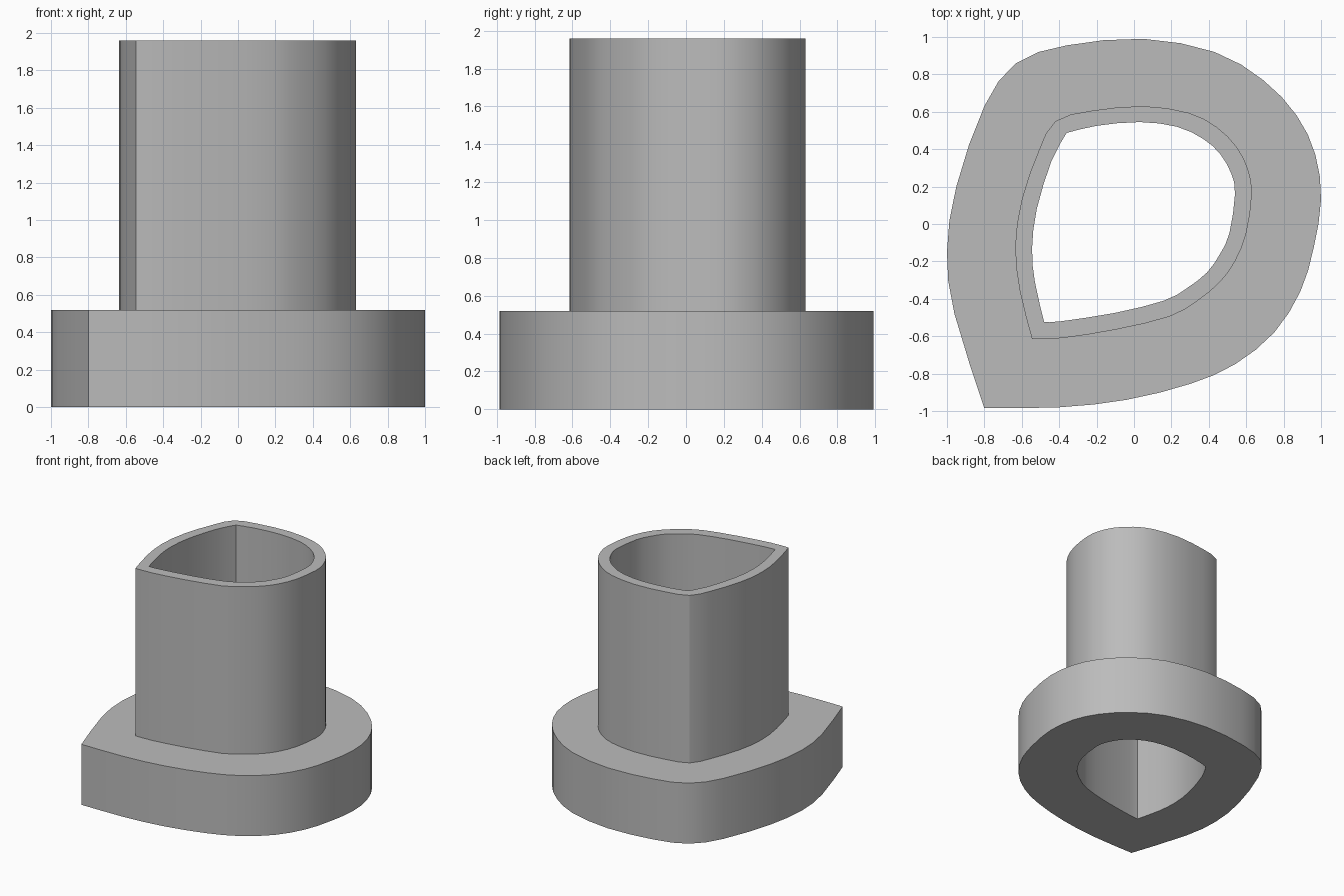
import bpy
import bmesh
from mathutils import Vector

cube = bpy.data.objects.get("Cube")
if cube:
    bpy.data.objects.remove(cube, do_unlink=True)

# Matching outlines, counter-clockwise from the pointed corner
FLANGE = [(-.8, -.985), (-.4, -.98), (-.04, -.94), (.3, -.855), (.54, -.75),
          (.75, -.58), (.89, -.36), (.96, -.13), (1, .13), (.97, .37),
          (.87, .58), (.69, .77), (.43, .92), (.05, .99), (-.36, .955),
          (-.63, .86), (-.8, .63), (-.95, .2), (-1, -.15), (-.96, -.48)]
TUBE = [(-.545, -.615), (-.385, -.61), (-.1, -.565), (.19, -.495), (.34, -.41),
        (.46, -.31), (.54, -.2), (.6, -.05), (.63, .16), (.61, .29),
        (.55, .41), (.44, .52), (.29, .595), (.05, .63), (-.23, .605),
        (-.42, .55), (-.51, .39), (-.6, .13), (-.635, -.12), (-.61, -.36)]
BORE = [(-.48, -.525), (-.39, -.52), (-.1, -.475), (.16, -.41), (.28, -.345),
        (.39, -.26), (.46, -.16), (.51, -.05), (.54, .16), (.52, .27),
        (.46, .375), (.37, .455), (.23, .52), (.03, .545), (-.2, .525),
        (-.36, .487), (-.44, .34), (-.52, .08), (-.545, -.13), (-.53, -.31)]
FLANGE_TOP, TUBE_TOP = .52, 1.96


def smooth_outline(points, corners):
    """Add a curved midpoint to every span, keeping the corners sharp."""
    pts = [Vector(p) for p in points]
    count = len(pts)
    result = []
    for i, start in enumerate(pts):
        j = (i + 1) % count
        end = pts[j]
        before = start if i in corners else pts[i - 1]
        after = end if j in corners else pts[(j + 1) % count]
        result += [start, (9 * (start + end) - before - after) / 16]
    return result


def loft_closed(name, sections, material):
    """Join a closed cycle of (outline, height) sections into a hollow solid."""
    bm = bmesh.new()
    rings = [[bm.verts.new((p.x, p.y, z)) for p in outline]
             for outline, z in sections]
    for k, ring in enumerate(rings):
        following = rings[(k + 1) % len(rings)]
        for i in range(len(ring)):
            j = (i + 1) % len(ring)
            bm.faces.new((ring[i], ring[j], following[j], following[i]))
    bmesh.ops.recalc_face_normals(bm, faces=bm.faces)
    mesh = bpy.data.meshes.new(name)
    bm.to_mesh(mesh)
    bm.free()
    mesh.materials.append(material)
    obj = bpy.data.objects.new(name, mesh)
    bpy.context.collection.objects.link(obj)
    return obj


# Plain grey material
grey = bpy.data.materials.new("light_grey")
grey.use_nodes = True
colour = (.5, .5, .5, 1)
grey.diffuse_color = colour
grey.node_tree.nodes["Principled BSDF"].inputs["Base Color"].default_value = colour

flange = smooth_outline(FLANGE, {0})
tube = smooth_outline(TUBE, {0})
bore = smooth_outline(BORE, {0, 15})

# Thick flange, thin-walled tube and the bore through both
body = loft_closed("flanged_tube", [
    (bore, 0), (flange, 0), (flange, FLANGE_TOP),
    (tube, FLANGE_TOP), (tube, TUBE_TOP), (bore, TUBE_TOP)], grey)

bpy.ops.object.select_all(action="DESELECT")
body.select_set(True)
bpy.context.view_layer.objects.active = body
bpy.ops.object.shade_smooth_by_angle(angle=.5)
